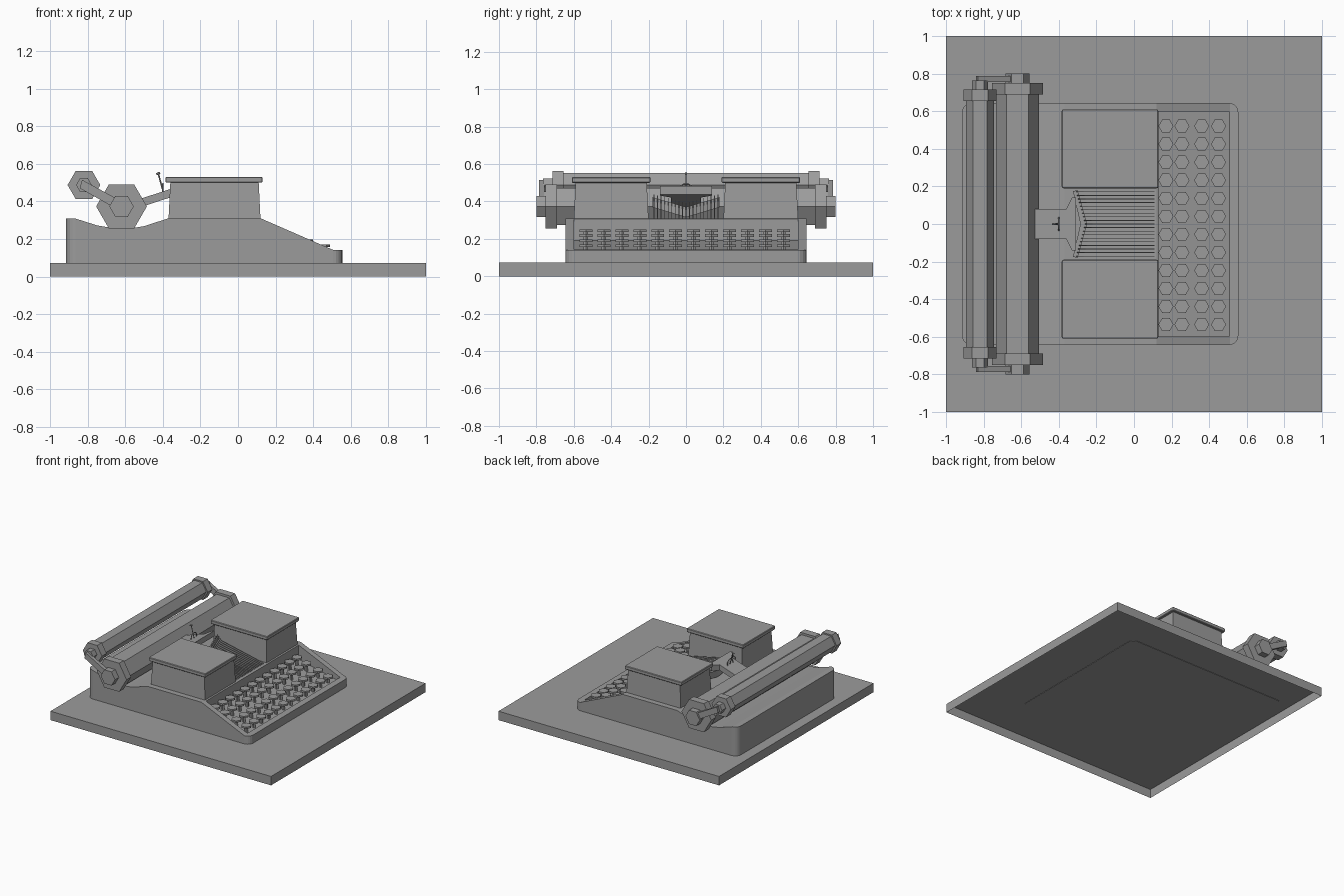
import bpy, bmesh, math
from mathutils import Vector

cube = bpy.data.objects.get("Cube")
if cube:
    bpy.data.objects.remove(cube, do_unlink=True)

grey = bpy.data.materials.new("plain grey")
grey.use_nodes = True
GREY = (0.33, 0.33, 0.33, 1)
grey.diffuse_color = GREY
grey.node_tree.nodes["Principled BSDF"].inputs["Base Color"].default_value = GREY


def finish(name, bm):
    bmesh.ops.recalc_face_normals(bm, faces=bm.faces)
    mesh = bpy.data.meshes.new(name)
    bm.to_mesh(mesh)
    bm.free()
    mesh.materials.append(grey)
    ob = bpy.data.objects.new(name, mesh)
    bpy.context.collection.objects.link(ob)
    return ob


def prism(name, pts, axis, lo, hi, shift=None):
    """Extrude a polygon along y (points are x, z) or z (points are x, y)."""
    bm = bmesh.new()
    place = (lambda a, b: (a, lo, b)) if axis == "y" else (lambda a, b: (a, b, lo))
    face = bm.faces.new([bm.verts.new(place(a, b)) for a, b in pts])
    out = bmesh.ops.extrude_face_region(bm, geom=[face])
    move = Vector((0, hi - lo, 0)) if axis == "y" else Vector((0, 0, hi - lo))
    for v in out["geom"]:
        if isinstance(v, bmesh.types.BMVert):
            v.co += move
    if shift:
        for v in bm.verts:
            v.co.z += shift(v.co)
    return finish(name, bm)


def hexagon(x, z, r):
    return [(x + r * math.cos(k * math.pi / 3), z + r * math.sin(k * math.pi / 3))
            for k in range(6)]


def rounded_rect(x0, x1, y0, y1, r, steps=5):
    pts = []
    corners = [(x1 - r, y1 - r), (x0 + r, y1 - r), (x0 + r, y0 + r), (x1 - r, y0 + r)]
    for q, (cx, cy) in enumerate(corners):
        for s in range(steps + 1):
            a = (q + s / steps) * math.pi / 2
            pts.append((cx + r * math.cos(a), cy + r * math.sin(a)))
    return pts


def cut(ob, cutter, operation):
    mod = ob.modifiers.new("cut", "BOOLEAN")
    mod.operation, mod.object, mod.solver = operation, cutter, "EXACT"
    bpy.context.view_layer.objects.active = ob
    bpy.ops.object.modifier_apply(modifier=mod.name)
    bpy.data.objects.remove(cutter, do_unlink=True)


def wire(name, pts, radius):
    curve = bpy.data.curves.new(name, "CURVE")
    curve.dimensions = "3D"
    curve.bevel_depth, curve.bevel_resolution = radius, 0
    curve.use_fill_caps = True
    spline = curve.splines.new("POLY")
    spline.points.add(len(pts) - 1)
    for p, co in zip(spline.points, pts):
        p.co = (*co, 1)
    curve.materials.append(grey)
    bpy.context.collection.objects.link(bpy.data.objects.new(name, curve))


# Base slab, open underneath
bm = bmesh.new()
bmesh.ops.create_cube(bm, size=2)
for v in bm.verts:
    v.co.z = 0.073 if v.co.z > 0 else 0
under = [f for f in bm.faces if all(v.co.z == 0 for v in f.verts)]
bmesh.ops.delete(bm, geom=under, context="FACES_ONLY")
finish("base_slab", bm)

# Body: side profile trimmed to a rounded plan, with a sunken key well
profile = [(-0.95, 0.07), (-0.95, 0.31), (-0.87, 0.31), (-0.75, 0.272), (-0.68, 0.26),
           (-0.55, 0.26), (-0.5, 0.268), (-0.37, 0.31), (0.12, 0.31), (0.51, 0.14),
           (0.6, 0.14), (0.6, 0.07)]
body = prism("body", profile, "y", -0.7, 0.7)
cut(body, prism("plan_cutter", rounded_rect(-0.915, 0.555, -0.645, 0.645, 0.05),
                "z", 0, 0.5), "INTERSECT")
well = [(0.13, 0.5), (0.13, 0.19), (0.505, 0.105), (0.505, 0.5)]
cut(body, prism("well_cutter", well, "y", -0.6, 0.6), "DIFFERENCE")

# Keys: hexagonal caps on thin stems
for x, top in [(0.17, 0.25), (0.255, 0.225), (0.36, 0.197), (0.45, 0.17)]:
    for i in range(12):
        y = -0.535 + i * 0.096
        prism("key_cap", hexagon(x, y, 0.04), "z", top - 0.014, top)
        prism("key_stem", hexagon(x, y, 0.014), "z", 0.1, top - 0.014)

# Tapered side housings with overhanging lids
for side in (-1, 1):
    bm = bmesh.new()
    bmesh.ops.create_cube(bm, size=1)
    for v in bm.verts:
        inset = 0.01 if v.co.z > 0 else 0
        v.co.x = -0.125 + math.copysign(0.245 - inset, v.co.x)
        v.co.y = side * 0.4 + math.copysign(0.2 - inset, v.co.y)
        v.co.z = 0.505 if v.co.z > 0 else 0.3
    finish("side_housing", bm)
    y0, y1 = sorted((side * 0.19, side * 0.61))
    lid = prism("housing_lid", rounded_rect(-0.385, 0.13, y0, y1, 0.006, 1), "z", 0.5, 0.53)
    soft = lid.modifiers.new("soft_edge", "BEVEL")
    soft.width, soft.segments = 0.006, 1

# Type bars fanning up to a chevron guide
for i in range(-9, 10):
    y, t = i * 0.019, abs(i) / 9
    end, low = -0.26 - 0.05 * t, 0.325 + 0.045 * t
    bar = [(0.11, 0.305), (0.11, 0.318), (end + 0.04, low + 0.03), (end, low + 0.068),
           (end, low)]
    prism("type_bar", bar, "y", y - 0.002, y + 0.002)
chevron = [(-0.25, 0), (-0.3, 0.18), (-0.325, 0.175), (-0.285, 0), (-0.325, -0.175), (-0.3, -0.18)]
prism("type_guide", chevron, "z", 0.315, 0.37, lambda p: 0.3 * abs(p.y))

# Slanted paper support, wire arch and indicator pin
half = [(-0.53, 0.08), (-0.36, 0.08), (-0.33, 0.14), (-0.31, 0.14), (-0.31, 0.1)]
outline = half + [(x, -y) for x, y in reversed(half)]
prism("paper_support", outline, "z", 0.365, 0.41, lambda p: 0.33 * (p.x + 0.53))
arch = [(-0.4, 0.035 * math.cos(k * math.pi / 8), 0.46 + 0.035 * math.sin(k * math.pi / 8))
        for k in range(9)]
wire("wire_arch", [(-0.4, 0.035, 0.43)] + arch + [(-0.4, -0.035, 0.43)], 0.004)
wire("indicator_pin", [(-0.395, 0, 0.44), (-0.425, 0, 0.55)], 0.004)
wire("pin_head", [(-0.435, 0, 0.545), (-0.415, 0, 0.552)], 0.006)

# Carriage: two hexagonal rollers with end caps, knobs and linking arms
rollers = [("platen", -0.62, 0.373, 0.115, 0.69, 0.135, 0.75, 0.065, 0.8),
           ("paper_roller", -0.82, 0.487, 0.075, 0.655, 0.087, 0.715, 0.042, 0.765)]
for name, x, z, r, y_end, cap_r, cap_y, knob_r, knob_y in rollers:
    prism(name, hexagon(x, z, r), "y", -y_end, y_end)
    for side in (-1, 1):
        for part, rad, a, b in [("cap", cap_r, y_end, cap_y), ("knob", knob_r, cap_y, knob_y)]:
            prism(f"{name}_{part}", hexagon(x, z, rad), "y", *sorted((side * a, side * b)))
arm = [(-0.842, 0.47), (-0.83, 0.515), (-0.61, 0.395), (-0.63, 0.35)]
for side in (-1, 1):
    prism("link_arm", arm, "y", *sorted((side * 0.757, side * 0.787)))
